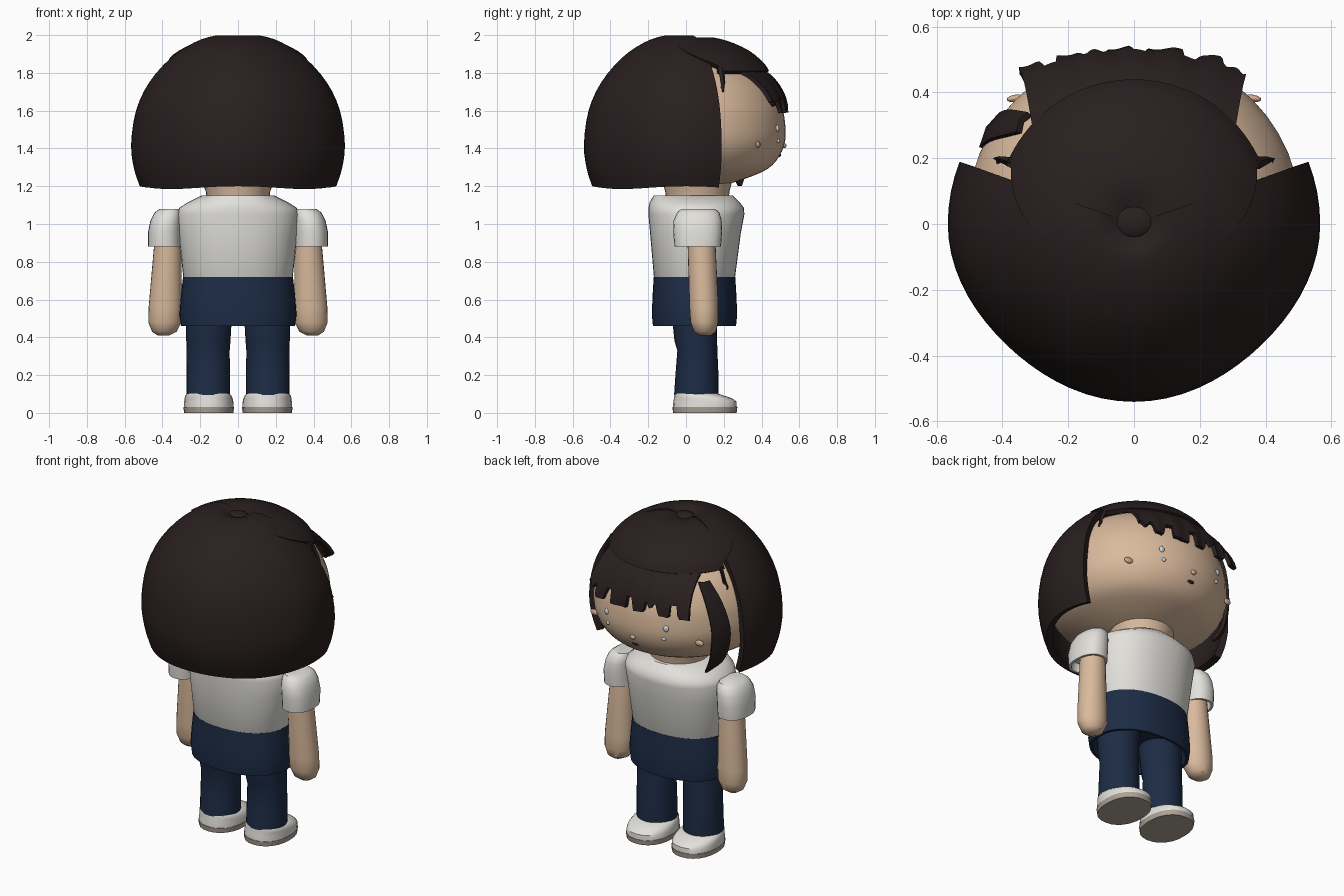
import bpy, bmesh, math
from mathutils import Vector

cube = bpy.data.objects.get("Cube")
if cube:
    bpy.data.objects.remove(cube)


def material(name, rgb):
    m = bpy.data.materials.new(name)
    m.use_nodes = True
    m.diffuse_color = (*rgb, 1)
    m.node_tree.nodes["Principled BSDF"].inputs["Base Color"].default_value = (*rgb, 1)
    return m


HAIR = material("dark_brown_hair", (0.022, 0.0135, 0.0135))
SKIN = material("skin", (0.70, 0.49, 0.335))
WHITE = material("white_cloth", (0.76, 0.75, 0.71))
NAVY = material("navy_cloth", (0.012, 0.025, 0.06))
SOLE = material("sole_grey", (0.42, 0.36, 0.31))
BLUSH = material("blush", (0.68, 0.42, 0.28))
SHINE = material("eye_shine", (0.6, 0.66, 0.7))
MOUTH = material("mouth_brown", (0.05, 0.015, 0.012))


def finish(ob, mat, angle=40):
    ob.data.materials.append(mat)
    bpy.ops.object.select_all(action="DESELECT")
    ob.select_set(True)
    bpy.context.view_layer.objects.active = ob
    for mod in list(ob.modifiers):
        bpy.ops.object.modifier_apply(modifier=mod.name)
    bpy.ops.object.shade_smooth_by_angle(angle=math.radians(angle))


def sheet(name, rows, mat, closed=False, thick=0):
    """Skin rows of points, either as a capped tube or an open thickened sheet."""
    bm = bmesh.new()
    grid = [[bm.verts.new(p) for p in row] for row in rows]
    n = len(grid[0])
    for low, high in zip(grid, grid[1:]):
        for i in range(n if closed else n - 1):
            j = (i + 1) % n
            bm.faces.new((low[i], low[j], high[j], high[i]))
    if closed:
        bm.faces.new(grid[0][::-1])
        bm.faces.new(grid[-1])
    bmesh.ops.remove_doubles(bm, verts=bm.verts, dist=1e-5)
    mesh = bpy.data.meshes.new(name)
    bm.to_mesh(mesh)
    bm.free()
    ob = bpy.data.objects.new(name, mesh)
    bpy.context.collection.objects.link(ob)
    if thick:
        mod = ob.modifiers.new("thickness", "SOLIDIFY")
        mod.thickness = thick
        mod.offset = -1
    finish(ob, mat)


def loft(name, rings, mat, power=2.0, n=32):
    """Stack superellipse rings given as z, centre x, centre y, radius x, radius y."""
    def signed(v):
        return math.copysign(abs(v) ** (2 / power), v)
    rows = []
    for z, cx, cy, rx, ry in rings:
        angles = [math.tau * i / n for i in range(n)]
        rows.append([(cx + rx * signed(math.cos(a)), cy + ry * signed(math.sin(a)), z)
                     for a in angles])
    sheet(name, rows, mat, closed=True)


def smooth_path(points, steps=3):
    """Catmull-Rom curve through the points."""
    pts = [Vector(p) for p in points]
    pts = [2 * pts[0] - pts[1]] + pts + [2 * pts[-1] - pts[-2]]
    out = []
    for a, b, c, d in zip(pts, pts[1:], pts[2:], pts[3:]):
        for s in range(steps):
            t = s / steps
            out.append(0.5 * (2 * b + (c - a) * t + (2 * a - 5 * b + 4 * c - d) * t * t
                              + (3 * b - a - 3 * c + d) * t ** 3))
    return out + [pts[-2]]


def ball(name, loc, size, mat, turn=0):
    bpy.ops.mesh.primitive_uv_sphere_add(segments=16, ring_count=10, radius=1,
                                         location=loc, rotation=(0, 0, turn))
    ob = bpy.context.object
    ob.name = name
    ob.scale = size
    finish(ob, mat, 60)


def ribbon(name, points, across, mat):
    """Flat tapering lock of hair; each point is x, y, z, half width."""
    side = Vector(across).normalized()
    rows = []
    for p in smooth_path(points):
        c = p.to_3d()
        out = Vector((c.x, c.y, 0)).normalized() * 0.012
        rows.append([c - side * p[3], c + out, c + side * p[3]])
    sheet(name, rows, mat, thick=0.02)


# Head and neck
head_profile = [(0.16, 1.2), (0.28, 1.235), (0.41, 1.29), (0.475, 1.36), (0.505, 1.44),
                (0.505, 1.53), (0.485, 1.63), (0.42, 1.75), (0.3, 1.85), (0.12, 1.91)]
loft("head", [(z, 0, 0.02, r, r) for r, z in smooth_path(head_profile)], SKIN, n=48)
loft("neck", [(1.12, 0, 0.06, 0.165, 0.165), (1.17, 0, 0.06, 0.17, 0.17),
              (1.25, 0, 0.06, 0.2, 0.19)], SKIN)

# Bob hair shell, open towards the face, with a dimple at the top
shell_profile = [(0.52, 1.2), (0.55, 1.29), (0.566, 1.42), (0.54, 1.6), (0.47, 1.75),
                 (0.355, 1.88), (0.23, 1.962), (0.12, 1.997), (0.065, 1.985), (0.01, 1.96)]
rows = []
for r, z in smooth_path(shell_profile):
    row = []
    for i in range(45):
        a = math.radians(-200.5 + 221 * i / 44)
        taper = 1 - 0.035 * math.sin(2 * a) ** 2 * (math.sin(a) < 0)
        drop = 0.015 * math.sin(2 * a) ** 2 * max(0, 1.4 - z) / 0.2
        row.append((r * taper * math.cos(a), 0.955 * r * taper * math.sin(a), z - drop))
    rows.append(row)
sheet("bob_hair", rows, HAIR, thick=0.04)
ball("hair_whorl", (0, 0.005, 1.965), (0.064, 0.05, 0.025), HAIR)

# Crown section over the fringe, widening upwards to tuck under the shell
crown_profile = [(0.42, 1.81), (0.39, 1.855), (0.31, 1.92), (0.2, 1.969), (0.1, 1.988),
                 (0.01, 1.965)]
rows = []
for r, z in smooth_path(crown_profile):
    start = 22 - 42 * min(1, max(0, (z - 1.84) / 0.12))
    row = []
    for i in range(37):
        a = math.radians(start + (180 - 2 * start) * i / 36)
        row.append((r * math.cos(a), 0.02 + r * math.sin(a), z))
    rows.append(row)
sheet("crown_hair", rows, HAIR, thick=0.03)

# Fringe with a ragged lower edge
rows = []
for k in range(8, -1, -1):
    row = []
    for i in range(81):
        u = 1 - i / 40
        ragged = math.sin(15 * u + 0.6) + 0.6 * math.sin(25 * u + 1)
        v = k / 8 * (1 - 0.27 * min(1, max(0, 2 * ragged - 0.3)))
        row.append(((0.31 + 0.04 * v) * u,
                    0.42 + 0.118 * math.sin(v * math.pi / 2) - (0.12 - 0.06 * v) * u * u
                    + 0.006 * math.cos(17 * u) * v,
                    1.81 - 0.22 * v ** 1.3))
    rows.append(row)
sheet("fringe", rows, HAIR, thick=0.022)

# Long face lock on one side and small tips at the crown corners
ribbon("face_lock", [(-0.34, 0.285, 1.2, 0.012), (-0.4, 0.28, 1.27, 0.042),
                     (-0.432, 0.28, 1.37, 0.055), (-0.44, 0.288, 1.5, 0.058),
                     (-0.405, 0.305, 1.65, 0.05), (-0.34, 0.31, 1.77, 0.035)],
       (-0.5, -0.86, 0), HAIR)
for s, label in ((1, "left"), (-1, "right")):
    ribbon(label + "_crown_tip", [(s * 0.418, 0.195, 1.7, 0.004), (s * 0.405, 0.195, 1.75, 0.012),
                                  (s * 0.372, 0.185, 1.825, 0.02)], (-s * 0.4, s * 0.9, 0), HAIR)

# Face details
for s, label in ((1, "left"), (-1, "right")):
    ball(label + "_eye_shine_large", (s * 0.2, 0.482, 1.505), (0.018, 0.012, 0.02), SHINE)
    ball(label + "_eye_shine_small", (s * 0.19, 0.487, 1.44), (0.012, 0.01, 0.012), SHINE)
    ball(label + "_cheek", (s * 0.36, 0.382, 1.42), (0.027, 0.011, 0.018), BLUSH, -s * 0.15)
ball("nose", (0, 0.518, 1.415), (0.018, 0.014, 0.014), BLUSH)
ball("mouth", (0, 0.493, 1.365), (0.025, 0.01, 0.01), MOUTH)

# Shirt and hip section of the trousers
loft("shirt", [(0.7, 0, 0.045, 0.28, 0.205), (0.72, 0, 0.045, 0.29, 0.215),
               (0.95, 0, 0.05, 0.315, 0.24), (1.05, 0, 0.055, 0.325, 0.254),
               (1.085, 0, 0.054, 0.312, 0.253), (1.115, 0, 0.046, 0.265, 0.238),
               (1.15, 0, 0.038, 0.195, 0.21)], WHITE, 2.2, 40)
loft("trouser_hips", [(0.54, 0, 0.045, 0.27, 0.19), (0.46, 0, 0.045, 0.285, 0.205),
                      (0.46, 0, 0.045, 0.302, 0.22), (0.52, 0, 0.045, 0.31, 0.226),
                      (0.62, 0, 0.045, 0.302, 0.222), (0.72, 0, 0.045, 0.291, 0.216)],
     NAVY, 2.2, 40)

# Limbs, sleeves and shoes on both sides
for s, label in ((1, "left"), (-1, "right")):
    def side_loft(name, rings, mat, power=2.0, n=24):
        loft(label + name, [(z, s * cx, cy, rx, ry) for z, cx, cy, rx, ry in rings],
             mat, power, n)

    side_loft("_sleeve", [(0.93, 0.385, 0.062, 0.07, 0.1), (0.88, 0.387, 0.062, 0.075, 0.11),
                          (0.88, 0.388, 0.062, 0.088, 0.123), (0.96, 0.388, 0.062, 0.088, 0.13),
                          (1.02, 0.38, 0.062, 0.083, 0.127), (1.06, 0.37, 0.065, 0.073, 0.112),
                          (1.08, 0.36, 0.065, 0.055, 0.09)], WHITE, 2.3)
    side_loft("_arm", [(0.41, 0.395, 0.1, 0.03, 0.03), (0.43, 0.39, 0.1, 0.065, 0.058),
                       (0.48, 0.387, 0.097, 0.088, 0.074), (0.56, 0.385, 0.095, 0.088, 0.077),
                       (0.88, 0.372, 0.083, 0.073, 0.074), (0.96, 0.37, 0.08, 0.07, 0.07)], SKIN)
    side_loft("_leg", [(0.095, 0.158, 0.055, 0.115, 0.118), (0.2, 0.158, 0.058, 0.115, 0.114),
                       (0.33, 0.158, 0.06, 0.114, 0.106), (0.38, 0.157, 0.052, 0.117, 0.113),
                       (0.5, 0.155, 0.045, 0.122, 0.118), (0.6, 0.152, 0.045, 0.122, 0.118)], NAVY)
    side_loft("_shoe_sole", [(0, 0.155, 0.1, 0.13, 0.168), (0.03, 0.155, 0.1, 0.134, 0.172)],
              SOLE, 2.2)
    side_loft("_shoe", [(0.03, 0.155, 0.1, 0.131, 0.169), (0.06, 0.155, 0.1, 0.13, 0.167),
                        (0.078, 0.156, 0.09, 0.127, 0.153), (0.092, 0.157, 0.068, 0.122, 0.13),
                        (0.102, 0.158, 0.055, 0.112, 0.115)], WHITE, 2.2)
